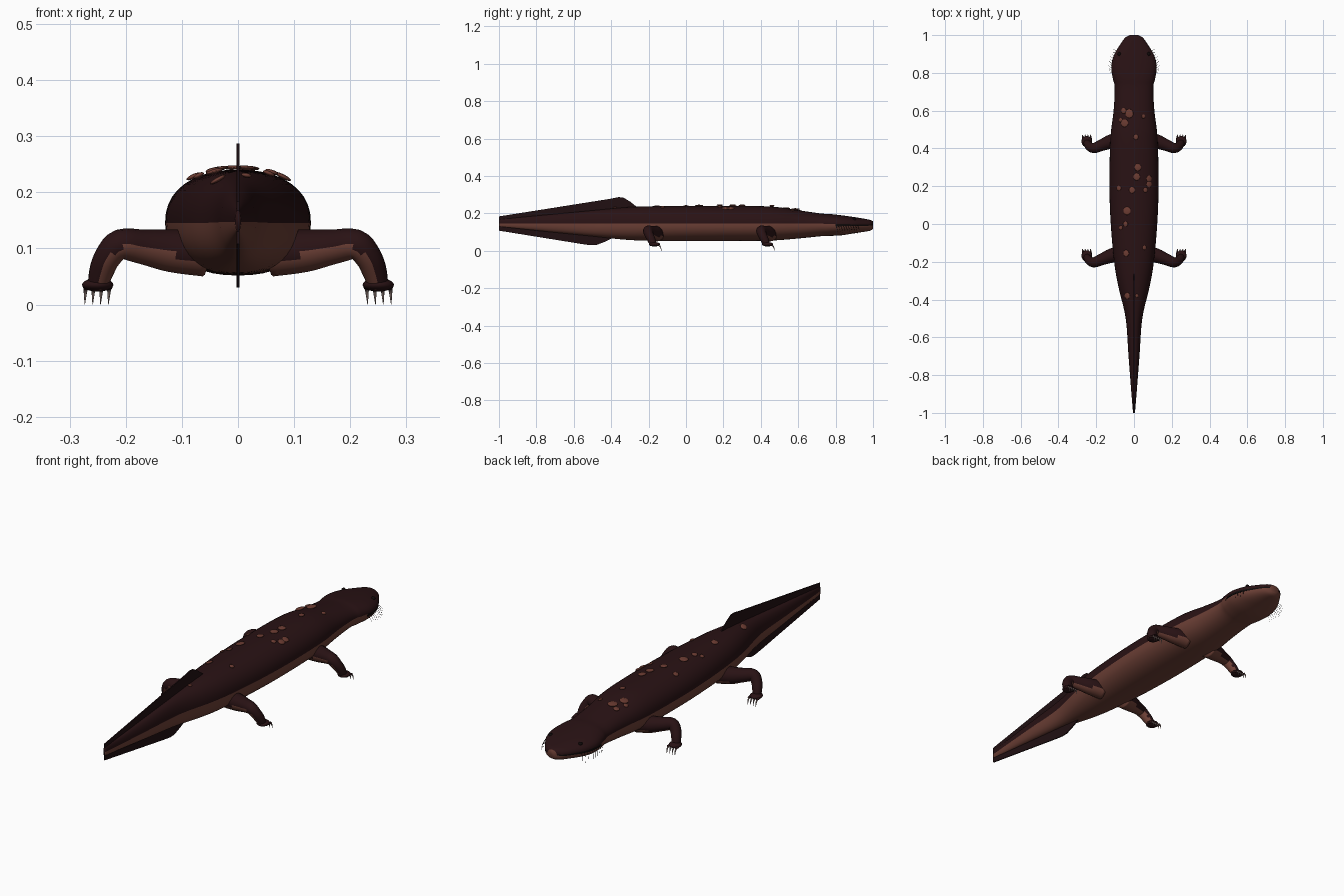
import bpy, bmesh, math, random
from mathutils import Vector, Matrix

random.seed(4)
if "Cube" in bpy.data.objects:
    bpy.data.objects.remove(bpy.data.objects["Cube"])


def material(name, *rgb):
    mat = bpy.data.materials.new(name)
    mat.use_nodes = True
    mat.diffuse_color = (*rgb, 1)
    bsdf = next(n for n in mat.node_tree.nodes if n.type == "BSDF_PRINCIPLED")
    bsdf.inputs["Base Color"].default_value = (*rgb, 1)
    return mat


SKIN = material("dark skin", 0.022, 0.006, 0.007)
BELLY = material("belly brown", 0.15, 0.05, 0.036)
SPOT = material("spot brown", 0.15, 0.045, 0.032)
FIN = material("fin dark", 0.015, 0.005, 0.006)
CLAW = material("claw grey", 0.3, 0.22, 0.2)
BLACK = material("eye and mouth black", 0.005, 0.003, 0.003)


def finish(bm, name, mats, rule=None, smooth=True):
    """Turn a bmesh into an object and colour its faces by a rule."""
    bmesh.ops.recalc_face_normals(bm, faces=bm.faces)
    bm.normal_update()
    for face in bm.faces:
        face.smooth = smooth
        if rule:
            face.material_index = rule(face)
    mesh = bpy.data.meshes.new(name)
    bm.to_mesh(mesh)
    bm.free()
    for mat in mats:
        mesh.materials.append(mat)
    obj = bpy.data.objects.new(name, mesh)
    bpy.context.collection.objects.link(obj)
    return obj


def spline(rows, steps):
    """Smooth rows of numbers with a Catmull-Rom curve."""
    out = []
    for i in range(len(rows) - 1):
        a, b = rows[max(i - 1, 0)], rows[i]
        c, d = rows[i + 1], rows[min(i + 2, len(rows) - 1)]
        for k in range(steps):
            t = k / steps
            out.append([q + t / 2 * (r - p + t * (2 * p - 5 * q + 4 * r - s
                        + t * (3 * (q - r) + s - p))) for p, q, r, s in zip(a, b, c, d)])
    return out + [list(rows[-1])]


def loft(bm, rings):
    """Skin closed rings of points and cap both ends."""
    loops = [[bm.verts.new(p) for p in ring] for ring in rings]
    n = len(loops[0])
    for a, b in zip(loops, loops[1:]):
        for i in range(n):
            bm.faces.new((a[i], a[(i + 1) % n], b[(i + 1) % n], b[i]))
    bm.faces.new(loops[0])
    bm.faces.new(loops[-1])


def tube(bm, rows, sides, steps):
    """Round limb along rows of x, y, z, radius."""
    rows = spline(rows, steps)
    rings = []
    for i, (x, y, z, r) in enumerate(rows):
        ahead, behind = rows[min(i + 1, len(rows) - 1)], rows[max(i - 1, 0)]
        tangent = (Vector(ahead[:3]) - Vector(behind[:3])).normalized()
        u = Vector((0, 1, 0))
        u = (u - u.dot(tangent) * tangent).normalized()
        v = tangent.cross(u)
        rings.append([Vector((x, y, z)) + r * (math.cos(a) * u + math.sin(a) * v)
                      for a in (math.tau * k / sides for k in range(sides))])
    loft(bm, rings)


def ball(bm, centre, size, turn=Matrix()):
    bmesh.ops.create_uvsphere(bm, u_segments=16, v_segments=10, radius=1,
        matrix=Matrix.Translation(centre) @ turn @ Matrix.Diagonal((*size, 1)))


# Body from snout to tail: y, half width, top, middle, bottom
STATIONS = [
    (1, 0.022, 0.158, 0.142, 0.118), (0.985, 0.048, 0.165, 0.141, 0.108),
    (0.94, 0.08, 0.174, 0.141, 0.1), (0.89, 0.108, 0.182, 0.142, 0.092),
    (0.83, 0.12, 0.19, 0.143, 0.083), (0.77, 0.112, 0.197, 0.144, 0.08),
    (0.72, 0.102, 0.2, 0.145, 0.078), (0.6, 0.108, 0.217, 0.145, 0.066),
    (0.45, 0.125, 0.237, 0.145, 0.055), (0.2, 0.13, 0.24, 0.145, 0.052),
    (0, 0.123, 0.24, 0.145, 0.052), (-0.2, 0.105, 0.238, 0.145, 0.054),
    (-0.33, 0.083, 0.232, 0.145, 0.06), (-0.5, 0.044, 0.216, 0.146, 0.078),
    (-0.7, 0.029, 0.197, 0.147, 0.098), (-0.88, 0.015, 0.18, 0.147, 0.117),
    (-1, 0.005, 0.168, 0.147, 0.13)]
PROFILE = spline(STATIONS, 6)
SIDES = 40
POWER = 2 / 2.25


def bend(value):
    return math.copysign(abs(value) ** POWER, value)


bm = bmesh.new()
rings = []
for y, w, top, mid, low in PROFILE:
    ring = []
    for k in range(SIDES):
        a = math.tau * k / SIDES
        s = bend(math.sin(a))
        ring.append((w * bend(math.cos(a)), y, mid + s * (top - mid if s > 0 else mid - low)))
    rings.append(ring)
loft(bm, rings)


def middle_at(y):
    return min(PROFILE, key=lambda p: abs(p[0] - y))


def body_rule(face):
    c = face.calc_center_median()
    _, w, top, mid, low = middle_at(c.y)
    if c.z > mid:
        return 0
    # a thin dark mouth line around the snout, just under the upper lip
    if 0.8 < c.y < 0.999 and (mid - c.z) / (mid - low) < 0.14:
        return 2
    return 1


finish(bm, "body", [SKIN, BELLY, BLACK], body_rule)


# Thin tail fins above and below
def fin(name, outline):
    bm = bmesh.new()
    face = bm.faces.new([bm.verts.new((-0.0025, y, z)) for y, z in outline])
    grown = bmesh.ops.extrude_face_region(bm, geom=[face])["geom"]
    bmesh.ops.translate(bm, vec=(0.005, 0, 0),
                        verts=[v for v in grown if isinstance(v, bmesh.types.BMVert)])
    finish(bm, name, [FIN], smooth=False)


fin("upper_tail_fin", [(-0.25, 0.225), (-0.3, 0.264), (-0.335, 0.285), (-0.36, 0.287),
                       (-0.4, 0.279), (-1, 0.184), (-1, 0.16), (-0.5, 0.2)])
fin("lower_tail_fin", [(-0.38, 0.075), (-0.43, 0.05), (-0.48, 0.031), (-0.51, 0.03),
                       (-0.56, 0.037), (-1, 0.108), (-1, 0.132), (-0.5, 0.095)])

# Four legs, each with a foot and claws
LEG = [(0.06, 0.45, 0.092, 0.042), (0.12, 0.437, 0.096, 0.038), (0.17, 0.418, 0.103, 0.031),
       (0.21, 0.402, 0.107, 0.027), (0.232, 0.408, 0.085, 0.024),
       (0.243, 0.42, 0.06, 0.022), (0.25, 0.43, 0.034, 0.018)]
for end, shift in (("front", 0), ("rear", -0.605)):
    for side, s in (("left", 1), ("right", -1)):
        label = f"{end}_{side}_"
        bm = bmesh.new()
        tube(bm, [(s * x, y + shift, z, r) for x, y, z, r in LEG], 16, 4)
        under = Vector((-0.5 * s, 0, -0.85))
        finish(bm, label + "leg", [SKIN, BELLY], lambda f: int(f.normal.dot(under) > 0.25))
        bm = bmesh.new()
        ball(bm, (s * 0.25, 0.436 + shift, 0.035), (0.028, 0.03, 0.012))
        for toe in range(4):
            x = s * (0.229 + 0.014 * toe)
            tube(bm, [(x, 0.435 + shift, 0.034, 0.006), (x, 0.464 + shift, 0.03, 0.005)], 8, 2)
        finish(bm, label + "foot", [SKIN])
        bm = bmesh.new()
        for toe in range(4):
            x = s * (0.229 + 0.014 * toe)
            tube(bm, [(x, 0.455 + shift, 0.031, 0.004), (x + s * 0.001, 0.468 + shift, 0.022, 0.003),
                      (x + s * 0.002, 0.473 + shift, 0, 0.0004)], 8, 4)
        finish(bm, label + "claws", [CLAW])

# Raised spots that follow the curve of the back: x, y, radius
SPOTS = [(-0.055, 0.6, 0.014), (-0.025, 0.585, 0.022), (-0.05, 0.535, 0.02), (-0.07, 0.55, 0.011),
         (0.05, 0.57, 0.01), (0.01, 0.46, 0.013), (0.02, 0.3, 0.018), (0.014, 0.25, 0.018),
         (0.08, 0.24, 0.016), (0.08, 0.21, 0.016), (-0.08, 0.19, 0.013), (-0.01, 0.18, 0.016),
         (0.06, 0.18, 0.012), (-0.037, 0.07, 0.02), (-0.045, 0, 0.013), (-0.07, -0.02, 0.01),
         (-0.042, -0.155, 0.016), (0.055, -0.125, 0.011), (-0.036, -0.38, 0.016), (0.015, -0.38, 0.009)]
bm = bmesh.new()


def back_height(x, y):
    _, w, top, mid, low = middle_at(y)
    e = 2 / POWER
    return mid + (top - mid) * (1 - min(abs(x / w), 0.97) ** e) ** (1 / e)


for x, y, r in SPOTS:
    slope = (back_height(x + 0.004, y) - back_height(x - 0.004, y)) / 0.008
    turn = Matrix.Rotation(-math.atan(slope), 4, "Y")
    ball(bm, (x, y, back_height(x, y) + 0.004), (r, r * 1.1, 0.004), turn)
finish(bm, "back_spots", [SPOT])

# Small eyes and fine bristles along the jaw
for side, s in (("left", 1), ("right", -1)):
    bm = bmesh.new()
    ball(bm, (s * 0.078, 0.9, 0.169), (0.009, 0.01, 0.008))
    finish(bm, side + "_eye", [BLACK])
    bm = bmesh.new()
    for k in range(10):
        y = 0.8 + 0.013 * k
        x = middle_at(y)[1] - 0.004
        drop = random.uniform(0.03, 0.045)
        tube(bm, [(s * x, y, 0.135, 0.0008), (s * (x + 0.014), y + 0.006, 0.125, 0.0007),
                  (s * (x + 0.018), y + 0.012, 0.135 - drop, 0.0003)], 4, 3)
    finish(bm, side + "_jaw_bristles", [BLACK])
